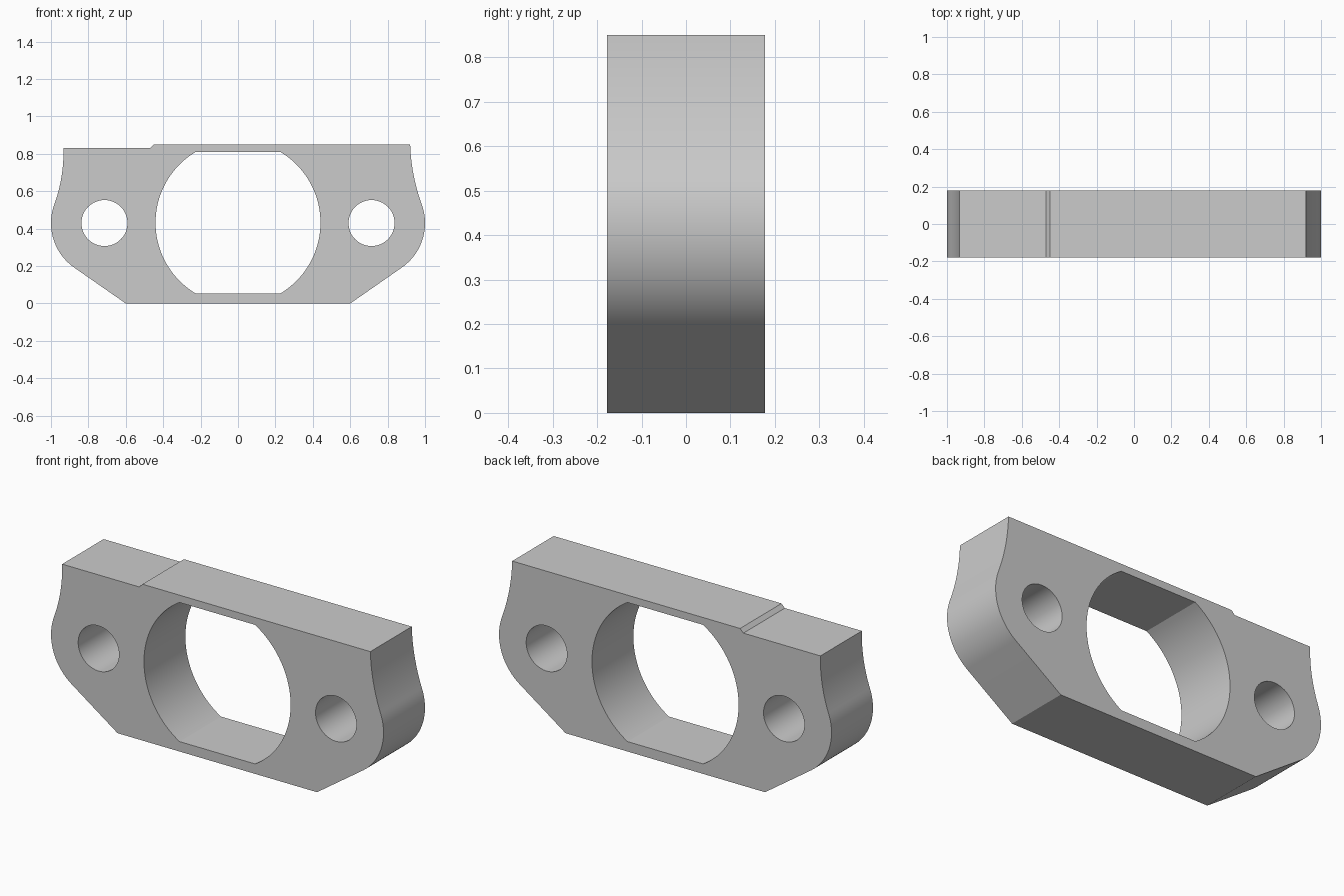
import bpy
import bmesh
from math import cos, sin, radians, asin, degrees

cube = bpy.data.objects.get("Cube")
if cube:
    bpy.data.objects.remove(cube)

HALF_DEPTH = 0.178
MID_Z = 0.43
LUG_X, LUG_R = 0.71, 0.29
TOP, LOW_TOP = 0.85, 0.83


def arc(cx, cz, r, start, end, steps):
    """Points on an arc, angles in degrees."""
    angles = [radians(start + (end - start) * i / steps) for i in range(steps + 1)]
    return [(cx + r * cos(a), cz + r * sin(a)) for a in angles]


def side_profile(edge_x, top):
    """One end from the bottom corner up: slope, round lug, concave neck."""
    join = 20
    lug = arc(LUG_X, MID_Z, LUG_R, -55, join, 24)
    # Neck radius that makes the curve vertical at edge_x
    c = cos(radians(join))
    r = (LUG_X + LUG_R * c - edge_x) / (1 - c)
    cx = LUG_X + (LUG_R + r) * c
    cz = MID_Z + (LUG_R + r) * sin(radians(join))
    end = 180 - degrees(asin((min(top, cz) - cz) / r))
    neck = arc(cx, cz, r, 180 + join, end, 16)[1:]
    points = [(0.6, 0)] + lug + neck
    if top - points[-1][1] > 0.001:
        points.append((edge_x, top))
    return points


# Outer outline, with the small step in the top edge
right_end = side_profile(0.92, TOP)
left_end = [(-x, z) for x, z in reversed(side_profile(0.933, LOW_TOP))]
outline = right_end + [(-0.45, TOP), (-0.47, LOW_TOP)] + left_end

# Round opening cut flat at top and bottom
bore_r, flat = 0.441, 0.378
limit = degrees(asin(flat / bore_r))
bore_z = 0.432
opening = (arc(0, bore_z, bore_r, -limit, limit, 40)
           + arc(0, bore_z, bore_r, 180 - limit, 180 + limit, 40))

# Bolt holes
holes = [arc(s * 0.714, MID_Z, 0.123, 0, 360, 48)[:-1] for s in (-1, 1)]

# Fill the flat profile between its loops
bm = bmesh.new()
for loop in [outline, opening] + holes:
    verts = [bm.verts.new((x, 0, z)) for x, z in loop]
    for a, b in zip(verts, verts[1:] + verts[:1]):
        bm.edges.new((a, b))
bmesh.ops.triangle_fill(bm, use_beauty=True, edges=bm.edges[:], normal=(0, -1, 0))
bmesh.ops.recalc_face_normals(bm, faces=bm.faces[:])
mesh = bpy.data.meshes.new("flange_plate")
bm.to_mesh(mesh)
bm.free()

plate = bpy.data.objects.new("flange_plate", mesh)
bpy.context.scene.collection.objects.link(plate)
bpy.ops.object.select_all(action="DESELECT")
plate.select_set(True)
bpy.context.view_layer.objects.active = plate

# Give the plate its depth
solid = plate.modifiers.new("depth", "SOLIDIFY")
solid.thickness = 2 * HALF_DEPTH
solid.offset = 0
bpy.ops.object.modifier_apply(modifier=solid.name)

# Consistent outward normals
bm = bmesh.new()
bm.from_mesh(mesh)
bmesh.ops.recalc_face_normals(bm, faces=bm.faces[:])
bm.to_mesh(mesh)
bm.free()
bpy.ops.object.shade_smooth_by_angle(angle=radians(25))

# Plain grey finish
grey = bpy.data.materials.new("light_grey")
grey.use_nodes = True
colour = (0.6, 0.6, 0.6, 1)
grey.diffuse_color = colour
grey.node_tree.nodes["Principled BSDF"].inputs["Base Color"].default_value = colour
mesh.materials.append(grey)
